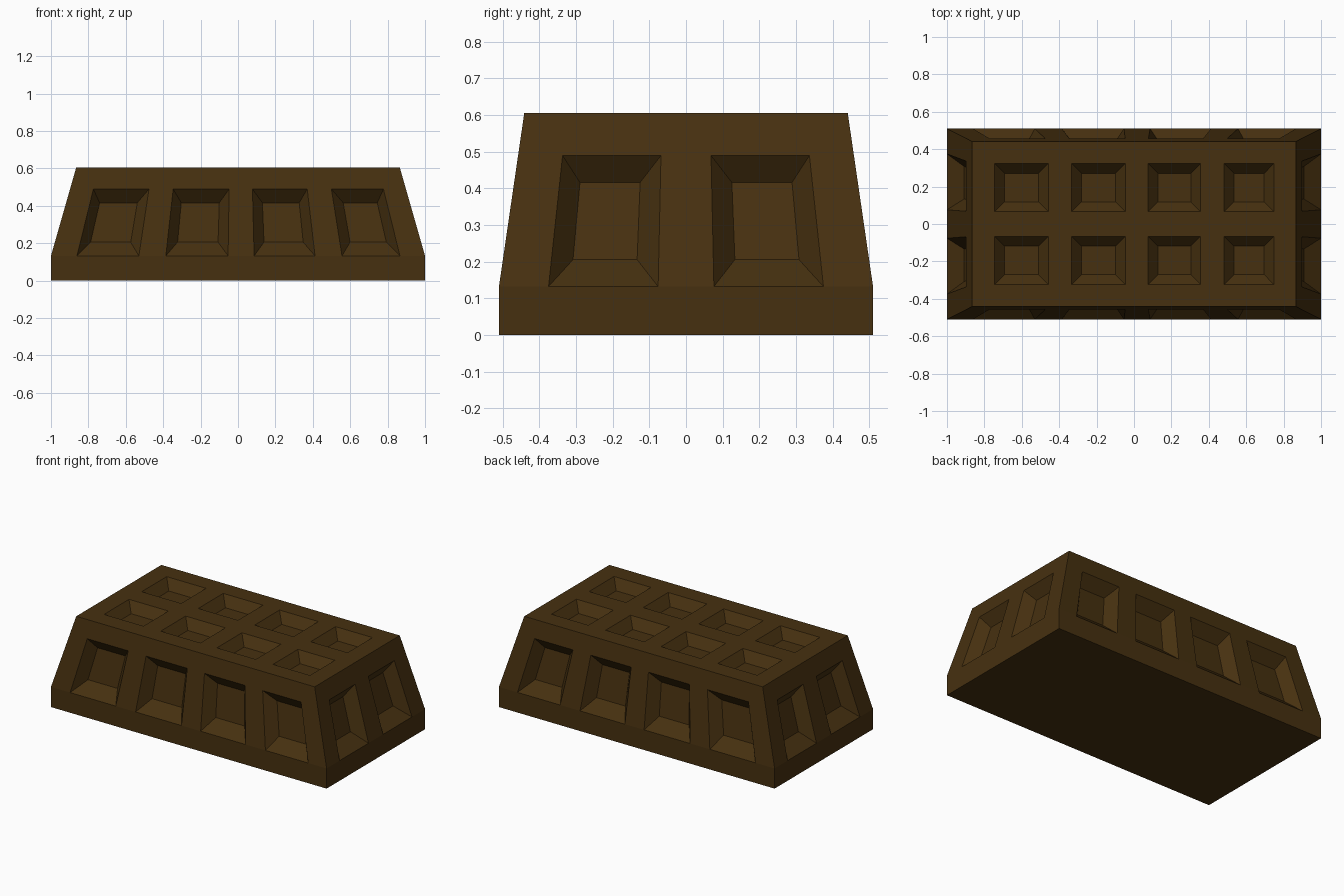
import bpy, bmesh
from mathutils import Vector

if "Cube" in bpy.data.objects:
    bpy.data.objects.remove(bpy.data.objects["Cube"])

# overall sizes: bottom half-sizes, top half-sizes, height of skirt and block
BX, BY, TX, TY, Z1, Z2 = 1.0, 0.51, 0.865, 0.441, 0.132, 0.605

# recess positions as fractions of each face (-1..1 across, 0..1 up the slope)
LONG = [(-0.861, -0.53), (-0.386, -0.053), (0.086, 0.412), (0.556, 0.866)]
SHORT = [(-0.735, -0.149), (0.149, 0.735)]
RISE = [(0.0, 0.755)]

bm = bmesh.new()


def face(points):
    bm.faces.new([bm.verts.new(p) for p in points])


def panel(corners, us, vs, inset_u, inset_v, push, v0=-1.0):
    """Face split into cells; each slot cell becomes a sloped-wall pit."""
    a, b, c, d = (Vector(p) for p in corners)

    def at(u, v):
        s, t = (u + 1) / 2, (v - v0) / (1 - v0)
        return a.lerp(b, s).lerp(d.lerp(c, s), t)

    def quad(l, r, lo, hi):
        return [at(l, lo), at(r, lo), at(r, hi), at(l, hi)]

    ub = sorted({-1.0, 1.0, *[x for s in us for x in s]})
    vb = sorted({v0, 1.0, *[x for s in vs for x in s]})
    for l, r in zip(ub, ub[1:]):
        for lo, hi in zip(vb, vb[1:]):
            rim = quad(l, r, lo, hi)
            if (l, r) not in us or (lo, hi) not in vs:
                face(rim)
                continue
            floor = [p + Vector(push) for p in
                     quad(l + inset_u, r - inset_u, lo + inset_v, hi - inset_v)]
            face(floor)
            for i in range(4):
                j = (i + 1) % 4
                face([rim[i], rim[j], floor[j], floor[i]])


def skirt(p, q, us):
    """Vertical band under a sloped side."""
    p, q = Vector(p), Vector(q)
    ub = sorted({-1.0, 1.0, *[x for s in us for x in s]})
    for l, r in zip(ub, ub[1:]):
        m, n = p.lerp(q, (l + 1) / 2), p.lerp(q, (r + 1) / 2)
        up = Vector((0, 0, Z1))
        face([m, n, n + up, m + up])


# top with eight recesses
panel([(-TX, -TY, Z2), (TX, -TY, Z2), (TX, TY, Z2), (-TX, TY, Z2)],
      LONG, SHORT, 0.061, 0.12, (0, 0, -0.06))

# long and short sloped sides, mirrored
for s in (-1, 1):
    panel([(-BX, s * BY, Z1), (BX, s * BY, Z1), (TX, s * TY, Z2), (-TX, s * TY, Z2)],
          LONG, RISE, 0.056, 0.155, (0, -s * 0.07, 0), 0.0)
    skirt((-BX, s * BY, 0), (BX, s * BY, 0), LONG)
    panel([(s * BX, -BY, Z1), (s * BX, BY, Z1), (s * TX, TY, Z2), (s * TX, -TY, Z2)],
          SHORT, RISE, 0.118, 0.155, (-s * 0.07, 0, 0), 0.0)
    skirt((s * BX, -BY, 0), (s * BX, BY, 0), SHORT)

# weld, close the underside, tidy flat areas
bmesh.ops.remove_doubles(bm, verts=bm.verts[:], dist=1e-4)
bmesh.ops.holes_fill(bm, edges=[e for e in bm.edges if e.is_boundary], sides=0)
bmesh.ops.recalc_face_normals(bm, faces=bm.faces[:])

mesh = bpy.data.meshes.new("bar")
bm.to_mesh(mesh)
bm.free()
brown = bpy.data.materials.new("dark brown")
brown.diffuse_color = (0.062, 0.030, 0.005, 1)
brown.use_nodes = True
brown.node_tree.nodes["Principled BSDF"].inputs["Base Color"].default_value = brown.diffuse_color
mesh.materials.append(brown)
bar = bpy.data.objects.new("bar", mesh)
bpy.context.collection.objects.link(bar)
